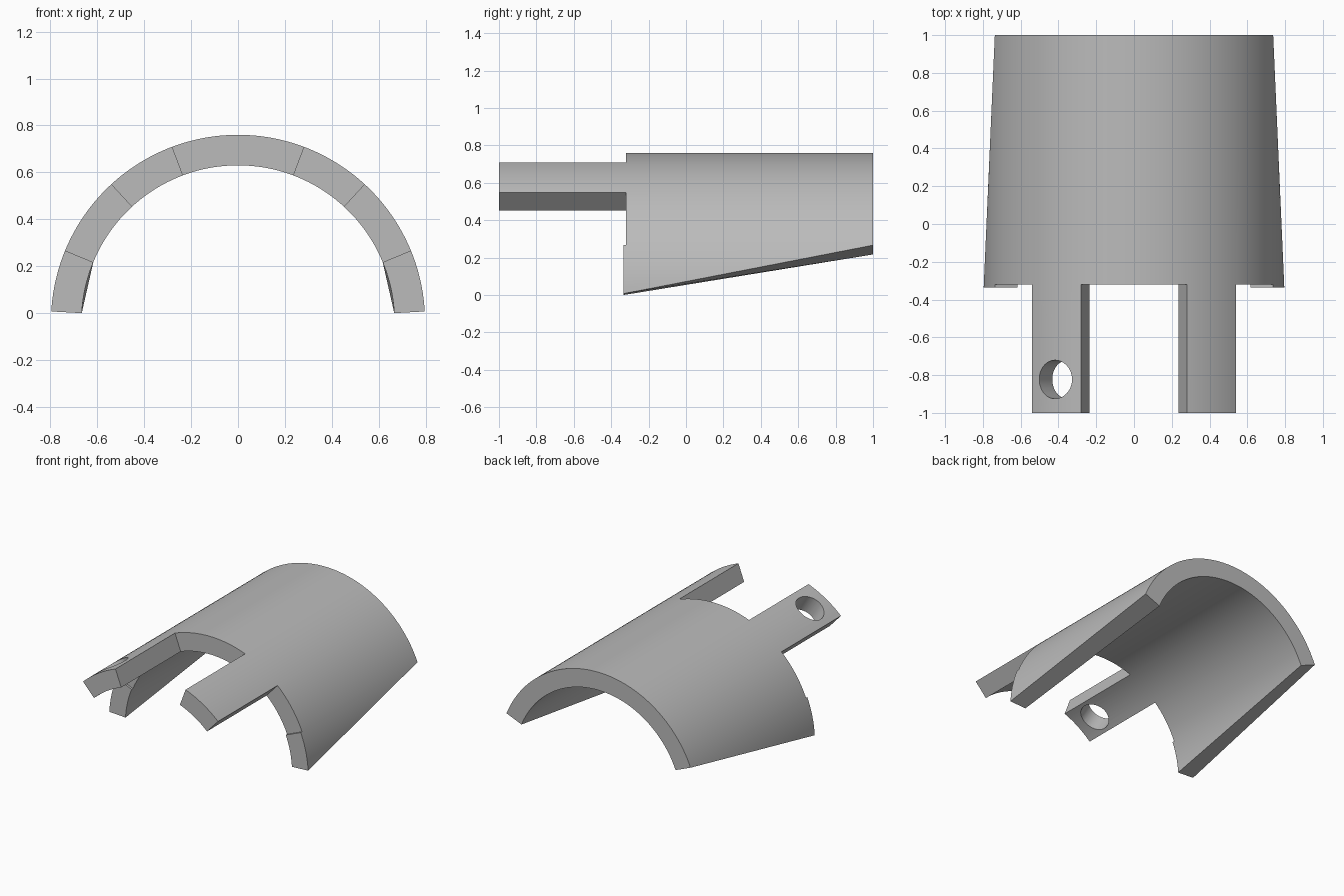
import bpy, bmesh
from math import sin, cos, radians
from mathutils import Matrix, Vector

if "Cube" in bpy.data.objects:
    bpy.data.objects.remove(bpy.data.objects["Cube"])

OUTER, INNER, AXIS_Z = 0.797, 0.667, -0.037
FRONT, SHOULDER, SKIRT, BACK = -1.0, -0.32, -0.335, 1.0
LOW, RIM, TAB_A, TAB_B = 3.2, 22.4, 47.3, 69.4   # angles around the axis

grey = bpy.data.materials.new("plain grey")
grey.use_nodes = True
colour = (0.5, 0.5, 0.5, 1)
grey.diffuse_color = colour
grey.node_tree.nodes["Principled BSDF"].inputs["Base Color"].default_value = colour


def point(angle, y):
    a = radians(angle)
    return Vector((OUTER * cos(a), y, OUTER * sin(a)))


def steps(a, b):
    n = max(2, round((b - a) / 2))
    return [a + (b - a) * i / n for i in range(n + 1)]


bm = bmesh.new()


def face(*corners):
    bm.faces.new([bm.verts.new(point(*c)) for c in corners])


def strip(angles, y0, y1):
    for a, b in zip(angles, angles[1:]):
        face((a, y0), (b, y0), (b, y1), (a, y1))


# Outer sheet: the half barrel and its two front tabs
marks = [RIM, TAB_A, TAB_B, 180 - TAB_B, 180 - TAB_A, 180 - RIM]
for i, (a, b) in enumerate(zip(marks, marks[1:])):
    strip(steps(a, b), SHOULDER, BACK)
    if i in (1, 3):
        strip(steps(a, b), FRONT, SHOULDER)

# Skirts: each fans from its front arc to the back corner
arc = steps(LOW, RIM)
for turn in (lambda a: a, lambda a: 180 - a):
    apex = (turn(RIM), BACK)
    for a, b in zip(arc, arc[1:]):
        corners = [(turn(a), SKIRT), (turn(b), SKIRT)]
        if b == arc[-1]:
            corners.append((turn(RIM), SHOULDER))
        face(*corners, apex)

# Thicken the sheet towards the axis
bmesh.ops.remove_doubles(bm, verts=bm.verts, dist=0.0005)
bmesh.ops.recalc_face_normals(bm, faces=bm.faces)
new = bmesh.ops.extrude_face_region(bm, geom=bm.faces[:], use_keep_orig=True)
for v in (g for g in new["geom"] if isinstance(g, bmesh.types.BMVert)):
    v.co.x *= INNER / OUTER
    v.co.z *= INNER / OUTER
bmesh.ops.translate(bm, verts=bm.verts, vec=(0, 0, AXIS_Z))
bmesh.ops.recalc_face_normals(bm, faces=bm.faces)

mesh = bpy.data.meshes.new("half_sleeve")
bm.to_mesh(mesh)
bm.free()
mesh.materials.append(grey)
sleeve = bpy.data.objects.new("half_sleeve", mesh)
bpy.context.collection.objects.link(sleeve)

# Radial pin hole through the right tab
middle = radians(180 - (TAB_A + TAB_B) / 2)
out = Vector((cos(middle), 0, sin(middle)))
place = out * (OUTER + INNER) / 2 + Vector((0, -0.823, AXIS_Z))
bpy.ops.mesh.primitive_cylinder_add(vertices=48, radius=0.102, depth=0.4)
cutter = bpy.context.object
cutter.name = "pin_hole_cutter"
cutter.hide_render = True
cutter.data.materials.append(grey)
cutter.matrix_world = Matrix.Translation(place) @ out.to_track_quat("Z", "Y").to_matrix().to_4x4()

bpy.ops.object.select_all(action="DESELECT")
sleeve.select_set(True)
bpy.context.view_layer.objects.active = sleeve
cut = sleeve.modifiers.new("pin_hole", "BOOLEAN")
cut.operation, cut.solver, cut.object = "DIFFERENCE", "EXACT", cutter
bpy.ops.object.modifier_apply(modifier=cut.name)
bpy.data.objects.remove(cutter)
bpy.ops.object.shade_smooth_by_angle(angle=radians(30))
